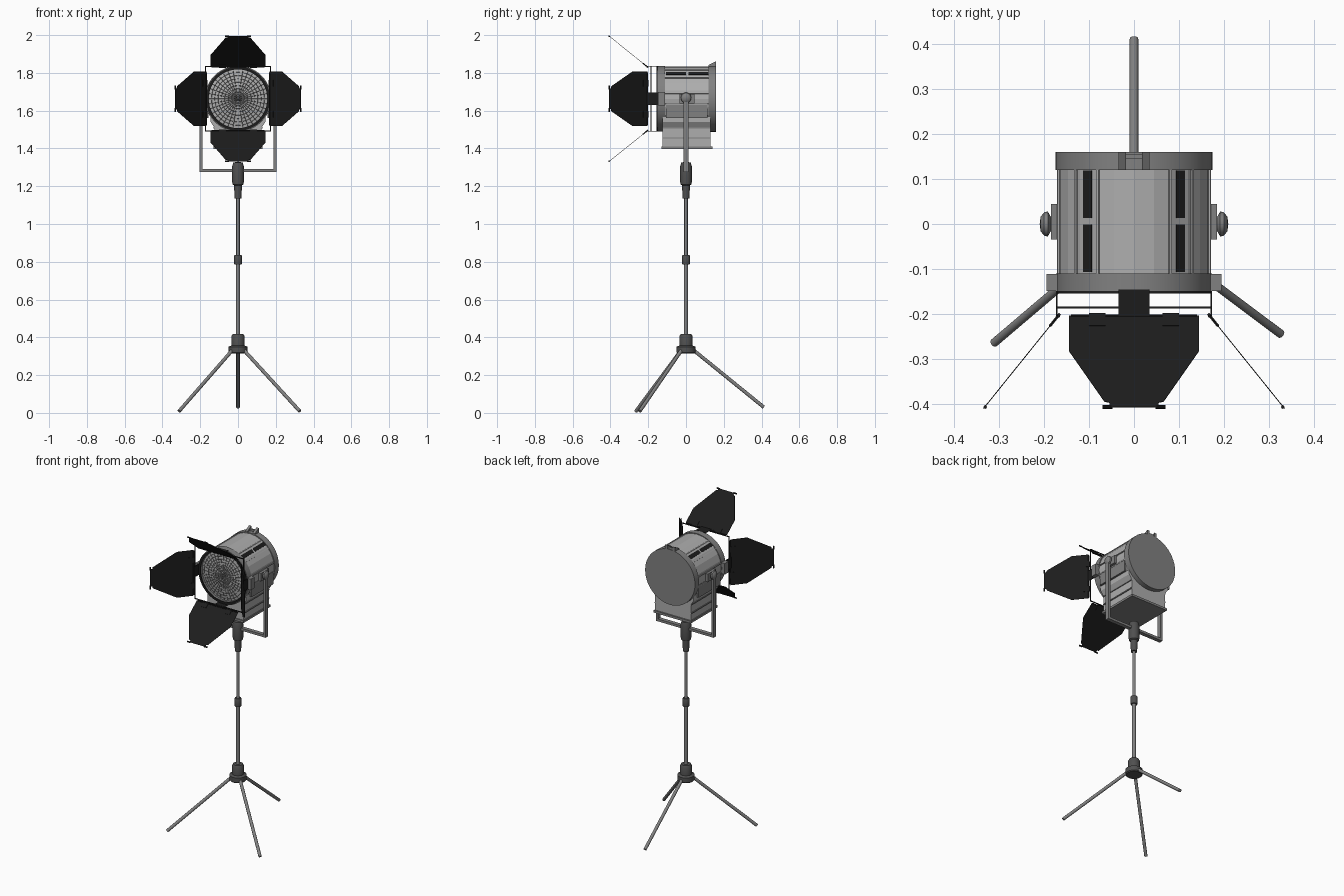
import bpy, bmesh, math
from mathutils import Matrix, Vector

if "Cube" in bpy.data.objects:
    bpy.data.objects.remove(bpy.data.objects["Cube"])

CZ = 1.663                                   # lamp axis height
LAMP = Matrix.Translation((0, 0, CZ))
ALONG_Y = LAMP @ Matrix.Rotation(-math.pi / 2, 4, 'X')


def mat(name, v):
    m = bpy.data.materials.new(name)
    m.diffuse_color = (v, v, v, 1)
    m.use_nodes = True
    m.node_tree.nodes["Principled BSDF"].inputs["Base Color"].default_value = m.diffuse_color
    return m


BLACK, DARK = mat("black", 0.012), mat("dark_grey", 0.08)
MID, LIGHT = mat("mid_grey", 0.22), mat("light_grey", 0.42)


def finish(name, bm, material, matrix=Matrix(), smooth=False):
    bmesh.ops.transform(bm, matrix=matrix, verts=bm.verts)
    bmesh.ops.recalc_face_normals(bm, faces=bm.faces)
    me = bpy.data.meshes.new(name)
    bm.to_mesh(me)
    bm.free()
    ob = bpy.data.objects.new(name, me)
    bpy.context.collection.objects.link(ob)
    me.materials.append(material)
    if smooth:
        bpy.ops.object.select_all(action='DESELECT')
        ob.select_set(True)
        bpy.context.view_layer.objects.active = ob
        bpy.ops.object.shade_smooth_by_angle(angle=math.radians(35))
    return ob


def lathe(name, profile, material, segs=32, matrix=Matrix(), smooth=True, closed=False):
    """Revolve (radius, height) points about z; a radius of 0 makes a pole."""
    bm = bmesh.new()
    vs = [bm.verts.new((r, 0, h)) for r, h in profile]
    es = [bm.edges.new(p) for p in zip(vs, vs[1:] + vs[:1] if closed else vs[1:])]
    bmesh.ops.spin(bm, geom=vs + es, cent=(0, 0, 0), axis=(0, 0, 1),
                   angle=2 * math.pi, steps=segs)
    bmesh.ops.remove_doubles(bm, verts=bm.verts, dist=1e-5)
    return finish(name, bm, material, matrix, smooth)


def box(name, size, loc, material, matrix=Matrix(), bevel=0):
    bm = bmesh.new()
    bmesh.ops.create_cube(bm, size=1, matrix=Matrix.Translation(loc) @ Matrix.Diagonal((*size, 1)))
    if bevel:
        bmesh.ops.bevel(bm, geom=bm.edges[:], offset=bevel, segments=1, affect='EDGES')
    return finish(name, bm, material, matrix)


def rod(name, a, b, r, material, matrix=Matrix(), segs=16):
    a, b = Vector(a), Vector(b)
    d = b - a
    place = matrix @ Matrix.Translation(a) @ d.to_track_quat('Z', 'Y').to_matrix().to_4x4()
    return lathe(name, [(0, 0), (r, 0), (r, d.length), (0, d.length)], material, segs, place)


def prism(name, outline, depth, material, matrix=Matrix()):
    """Extrude a planar 3D outline along the vector depth."""
    bm = bmesh.new()
    f = bm.faces.new([bm.verts.new(p) for p in outline])
    ext = bmesh.ops.extrude_face_region(bm, geom=[f], use_keep_orig=True)["geom"]
    bmesh.ops.translate(bm, vec=depth, verts=[g for g in ext if isinstance(g, bmesh.types.BMVert)])
    return finish(name, bm, material, matrix)


# Tripod: three legs and hub
for i, foot in enumerate([(0, 0.412, 0.03), (-0.312, -0.265, 0.009), (0.327, -0.245, 0.009)]):
    out = Vector((foot[0], foot[1], 0)).normalized() * 0.03
    rod(f"tripod_leg_{i}", (out.x, out.y, 0.34), foot, 0.0095, MID)
lathe("tripod_hub", [(0, 0.315), (0.045, 0.315), (0.05, 0.32), (0.05, 0.35), (0.035, 0.357),
                     (0.035, 0.405), (0.028, 0.418), (0, 0.418)], DARK)

# Telescopic pole with collars
rod("lower_pole", (0, 0, 0.4), (0, 0, 0.81), 0.0115, MID)
rod("upper_pole", (0, 0, 0.8), (0, 0, 1.16), 0.0095, MID)
lathe("pole_collar", [(0, 0.785), (0.019, 0.785), (0.021, 0.79), (0.021, 0.83),
                      (0.018, 0.836), (0, 0.836)], DARK)
lathe("yoke_socket", [(0, 1.135), (0.018, 1.135), (0.021, 1.205), (0.029, 1.21), (0.031, 1.225),
                      (0.031, 1.305), (0.025, 1.325), (0, 1.33)], DARK)

# Yoke: one U-shaped flat bar
u = [(-0.203, 1.67), (-0.203, 1.276), (0.203, 1.276), (0.203, 1.67),
     (0.188, 1.67), (0.188, 1.291), (-0.188, 1.291), (-0.188, 1.67)]
prism("yoke", [(x, -0.0125, z) for x, z in u], (0, 0.025, 0), MID)

# Pivot plates and knobs on both sides
for s, side in ((1, "right"), (-1, "left")):
    knob = Matrix.Translation((0, 0, CZ + 0.005)) @ Matrix.Rotation(s * math.pi / 2, 4, 'Y')
    box(f"pivot_plate_{side}", (0.018, 0.08, 0.05), (s * 0.176, 0.005, CZ), MID)
    lathe(f"pivot_knob_{side}", [(0, 0.165), (0.014, 0.165), (0.014, 0.184), (0.028, 0.192),
                                 (0.026, 0.2), (0.016, 0.208), (0, 0.21)], MID, 24, knob)
    box(f"front_ear_{side}", (0.025, 0.038, 0.07), (s * 0.182, -0.13, CZ), MID)

# Lamp housing: faceted drum, front ring, back cap
lathe("housing_drum", [(0, -0.12), (0.17, -0.12), (0.17, 0.13), (0, 0.13)],
      LIGHT, 24, ALONG_Y, smooth=False)
lathe("front_ring", [(0.155, -0.15), (0.174, -0.15), (0.174, -0.11), (0.155, -0.11)],
      MID, 48, ALONG_Y, closed=True)
lathe("back_cap", [(0, 0.12), (0.175, 0.12), (0.175, 0.16), (0, 0.16)], MID, 48, ALONG_Y)
for x in (-0.026, 0.026):
    prism("cap_handle_tab", [(x - 0.008, 0.12, 1.825), (x - 0.008, 0.12, 1.842),
                             (x - 0.008, 0.16, 1.862), (x - 0.008, 0.16, 1.825)],
          (0.016, 0, 0), MID)
box("cap_handle_bar", (0.05, 0.01, 0.02), (0, 0.15, 1.84), MID)

# Raised ribs and black vent slots along the drum
for s in (1, -1):
    for deg in (28, 49, 80, 100):
        box("housing_rib", (0.006, 0.23, 0.012), (0, 0.005, 0.168), LIGHT,
            LAMP @ Matrix.Rotation(math.radians(s * deg), 4, 'Y'))
    turn = LAMP @ Matrix.Rotation(math.radians(s * 37.5), 4, 'Y')
    for y in (0.066, -0.054):
        box("vent_slot", (0.024, 0.106, 0.01), (0, y, 0.166), BLACK, turn)
    box("side_panel", (0.012, 0.22, 0.08), (s * 0.163, 0.005, 1.6), MID)

# Lower electrics box with shoulders and base flange
sec = [(-0.125, 1.405), (0.125, 1.405), (0.125, 1.51), (0.145, 1.54), (0.145, 1.57),
       (-0.145, 1.57), (-0.145, 1.54), (-0.125, 1.51)]
prism("lower_box", [(x, -0.125, z) for x, z in sec], (0, 0.255, 0), LIGHT)
box("lower_box_flange", (0.262, 0.27, 0.014), (0, 0.004, 1.403), MID)
for s in (1, -1):
    for z in (1.455, 1.51):
        box("lower_box_trim", (0.008, 0.25, 0.007), (s * 0.126, 0.004, z), MID)

# Lens: shallow faceted dome with a dark grid
dome = [(0, -0.15)] + [(0.158 * i / 9, -0.15 + 0.014 * (i / 9) ** 2) for i in range(1, 10)]
lathe("lens", dome, LIGHT, 36, ALONG_Y, smooth=False)
grid = lathe("lens_grid", dome, DARK, 36, ALONG_Y, smooth=False)
w = grid.modifiers.new("wires", 'WIREFRAME')
w.thickness = 0.0025
w.use_even_offset = False
lathe("lens_retaining_ring", [(0.156, -0.155), (0.17, -0.155), (0.17, -0.145), (0.156, -0.145)],
      BLACK, 48, ALONG_Y, closed=True)

# Barn doors: the same bracket, frame bar and leaf on all four sides
hinge, tip = Vector((0, -0.205, 0.168)), Vector((0, -0.411, 0.334))
run = (tip - hinge).normalized()
normal = Vector((0, run.z, -run.y))
half = [(0.145, 0), (0.145, 0.1), (0.066, 0.245), (0.055, 0.248), (0.055, 0.256),
        (0.07, 0.256), (0.07, 0.265), (0.048, 0.265), (0.048, 0.261)]
leaf = half + [(-a, b) for a, b in reversed(half)]
for k, side in enumerate(("top", "right", "bottom", "left")):
    turn = LAMP @ Matrix.Rotation(k * math.pi / 2, 4, 'Y')
    box(f"door_bracket_{side}", (0.068, 0.06, 0.004), (0, -0.176, 0.172), BLACK, turn)
    box(f"door_frame_{side}", (0.346, 0.005, 0.005), (0, -0.186, 0.171), BLACK, turn)
    rod(f"door_hinge_{side}", (-0.14, -0.205, 0.168), (0.14, -0.205, 0.168), 0.0035, BLACK, turn, 8)
    prism(f"door_leaf_{side}", [Vector((a, 0, 0)) + hinge + run * b for a, b in leaf],
          normal * 0.002, BLACK, turn)
    for x in (-0.082, 0.082):
        prism(f"door_hinge_plate_{side}",
              [Vector((x + a, 0, 0)) + hinge + run * b - normal * 0.002
               for a, b in ((-0.018, -0.006), (0.018, -0.006), (0.018, 0.03), (-0.018, 0.03))],
              normal * 0.006, BLACK, turn)
    for x in (-0.06, 0.06):
        rod(f"door_tip_clip_{side}", Vector((x - 0.01, 0, 0)) + hinge + run * 0.26,
            Vector((x + 0.01, 0, 0)) + hinge + run * 0.26, 0.004, BLACK, turn, 8)
